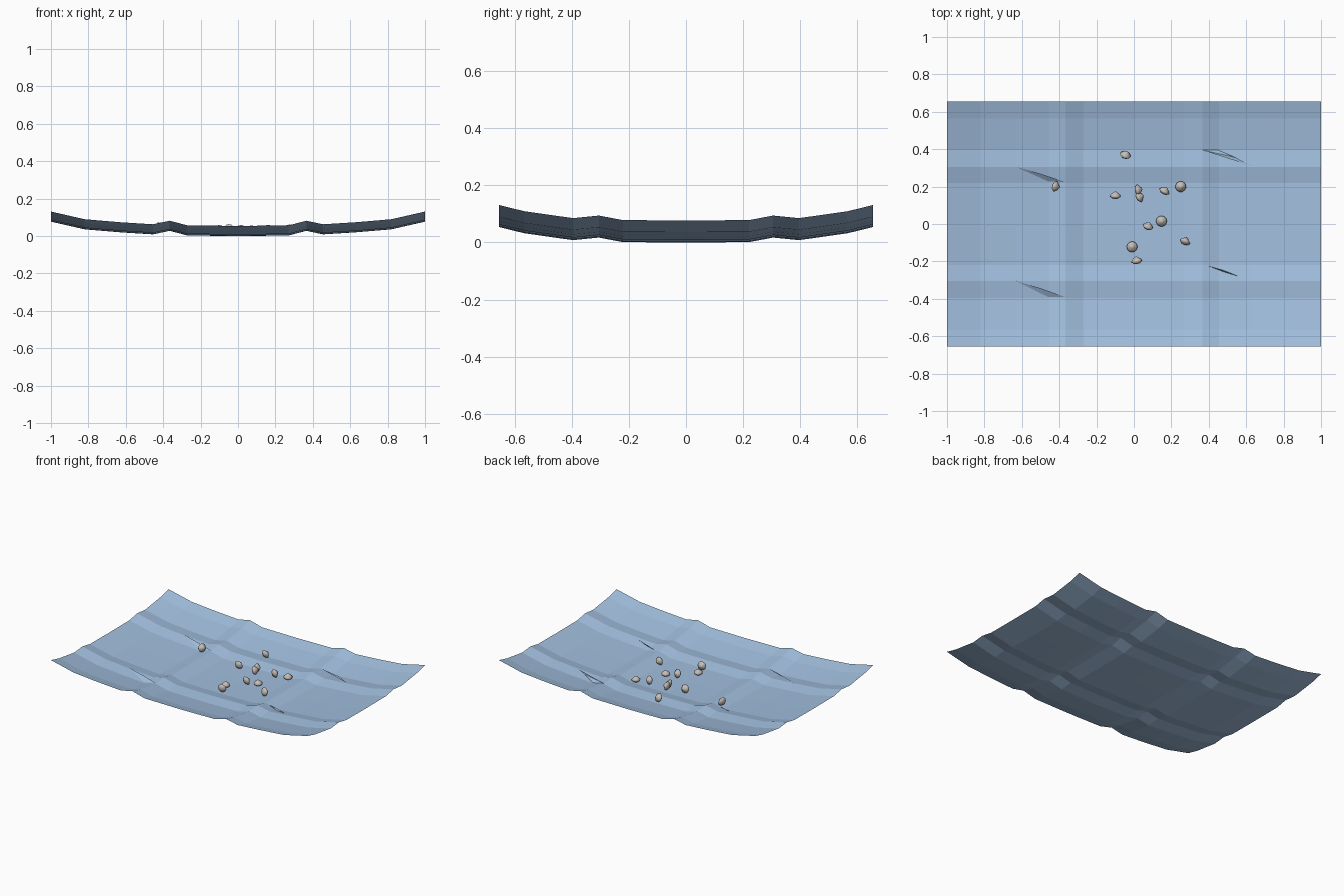
import bpy, bmesh, math
from mathutils import Vector

if "Cube" in bpy.data.objects:
    bpy.data.objects.remove(bpy.data.objects["Cube"])


def material(name, col):
    m = bpy.data.materials.new(name)
    m.diffuse_color = (*col, 1)
    m.use_nodes = True
    m.node_tree.nodes["Principled BSDF"].inputs["Base Color"].default_value = m.diffuse_color
    return m


def finish(name, bm, mat):
    me = bpy.data.meshes.new(name)
    bm.to_mesh(me)
    bm.free()
    me.materials.append(mat)
    ob = bpy.data.objects.new(name, me)
    bpy.context.collection.objects.link(ob)
    return ob


cloth = material("pale blue cloth", (0.36, 0.52, 0.73))
stone = material("warm grey pebble", (0.55, 0.51, 0.47))

# Half profiles of the cloth: distance from centre, height
PX = [(0, 0), (0.27, 0.003), (0.365, 0.028), (0.455, 0.009), (0.63, 0.02),
      (0.82, 0.036), (1.0, 0.077)]
PY = [(0, 0), (0.22, 0.001), (0.305, 0.017), (0.395, 0.008), (0.565, 0.032),
      (0.655, 0.054)]


def height(profile, d):
    d = abs(d)
    for (a, za), (b, zb) in zip(profile, profile[1:]):
        if d <= b:
            return za + (zb - za) * (d - a) / (b - a)
    return profile[-1][1]


def surface(x, y):
    return height(PX, x) + height(PY, y)


def mirrored(profile):
    ds = [p[0] for p in profile]
    return [-d for d in reversed(ds[1:])] + ds


# Creased cloth
bm = bmesh.new()
xs, ys = mirrored(PX), mirrored(PY)
rows = [[bm.verts.new((x, y, surface(x, y))) for x in xs] for y in ys]
for r0, r1 in zip(rows, rows[1:]):
    for i in range(len(xs) - 1):
        bm.faces.new((r0[i], r0[i + 1], r1[i + 1], r1[i]))
finish("cloth", bm, cloth)

# Small steep pleats beside the crossing creases
bm = bmesh.new()
for a, b, c in [((-0.63, 0.305), (-0.46, 0.228), (-0.37, 0.225)),
                ((-0.63, -0.305), (-0.46, -0.39), (-0.37, -0.39)),
                ((0.63, 0.31), (0.365, 0.395), (0.45, 0.395)),
                ((0.56, -0.28), (0.48, -0.256), (0.40, -0.225))]:
    pa, pb, pc = (Vector((*p, surface(*p) + 0.002)) for p in (a, b, c))
    mid = (pa + pc) / 2 + Vector((0, 0.004, 0))
    mid.z = surface(mid.x, mid.y) + 0.014
    v = [bm.verts.new(p) for p in (pa, pb, pc, mid)]
    bm.faces.new((v[0], v[1], v[3]))
    bm.faces.new((v[1], v[2], v[3]))
finish("cloth_pleats", bm, cloth)

# Lens-shaped pebbles: position and the direction of the short axis
PROFILE = [(0.017, -0.015), (0.027, -0.006), (0.029, 0.001), (0.020, 0.010), (0.010, 0.018)]
PEBBLES = [((0.25, 0.20), (0.1, -0.1, 1)), ((0.147, 0.015), (0, 0, 1)),
           ((-0.01, -0.122), (0, 0.1, 1)), ((-0.045, 0.37), (0.3, 0.8, 0.5)),
           ((-0.42, 0.20), (1, -0.3, 0.25)), ((-0.10, 0.152), (0.05, 1, 0.2)),
           ((0.022, 0.182), (1, 0.15, 0.1)), ((0.03, 0.145), (0.9, 0.4, 0.3)),
           ((0.163, 0.177), (0.5, 0.9, 0.2)), ((0.075, -0.012), (0.35, 0.9, 0.3)),
           ((0.273, -0.093), (0.4, 0.9, -0.2)), ((0.014, -0.196), (-0.2, 1, 0.2))]
N = 12
for k, ((px, py), axis) in enumerate(PEBBLES):
    bm = bmesh.new()
    rings = [[bm.verts.new((r * math.cos(2 * math.pi * i / N),
                            r * math.sin(2 * math.pi * i / N), z))
              for i in range(N)] for r, z in PROFILE]
    for r0, r1 in zip(rings, rings[1:]):
        for i in range(N):
            j = (i + 1) % N
            bm.faces.new((r0[i], r0[j], r1[j], r1[i]))
    for ring, z in ((rings[0][::-1], -0.018), (rings[-1], 0.024)):
        tip = bm.verts.new((0, 0, z))
        for i in range(N):
            bm.faces.new((ring[i], ring[(i + 1) % N], tip))
    rot = Vector(axis).to_track_quat('Z', 'Y').to_matrix()
    bmesh.ops.rotate(bm, cent=(0, 0, 0), matrix=rot, verts=bm.verts)
    low = min(v.co.z for v in bm.verts)
    bmesh.ops.translate(bm, verts=bm.verts,
                        vec=(px, py, surface(px, py) - low + 0.001))
    for f in bm.faces:
        f.smooth = True
    finish(f"pebble_{k + 1}", bm, stone)
